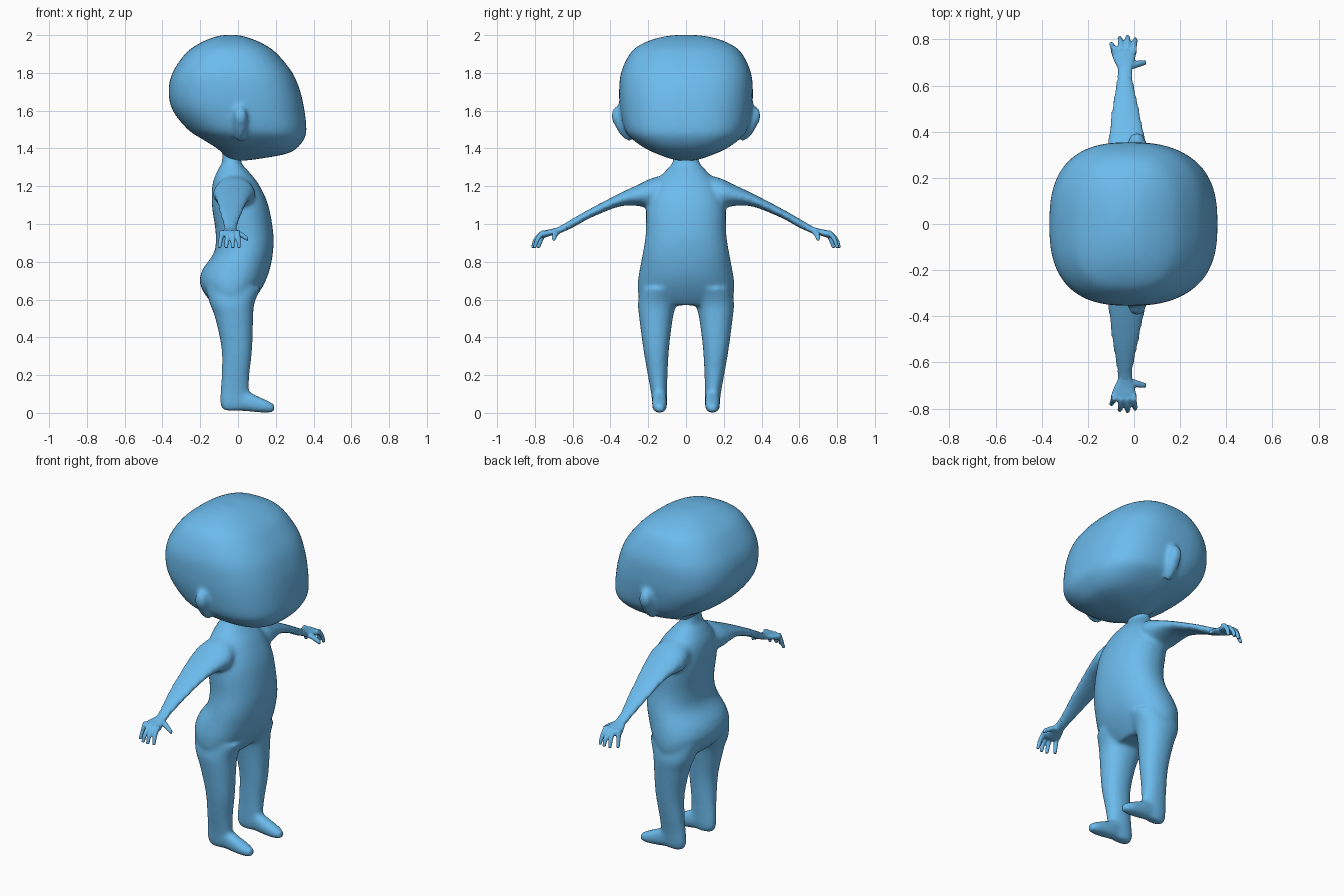
import bpy, bmesh
from math import cos, sin, pi, copysign


def spline(rows, steps=5):
    # smooth interpolation of the section table
    out = []
    for i in range(len(rows) - 1):
        p = [rows[max(i - 1, 0)], rows[i], rows[i + 1], rows[min(i + 2, len(rows) - 1)]]
        for k in range(steps):
            t = k / steps
            out.append([0.5 * (2 * b + (c - a) * t + (2 * a - 5 * b + 4 * c - d) * t * t
                               + (3 * b - a - 3 * c + d) * t ** 3) for a, b, c, d in zip(*p)])
    return out + [rows[-1]]


def loft(bm, axis, rows, n=2.0, side=1, segs=40):
    # rows: position on axis, then low/high limits on the two other axes (in x, y, z order)
    rings = []
    for t, u0, u1, v0, v1 in spline(rows):
        ring = []
        for k in range(segs):
            c, s = cos(2 * pi * k / segs), sin(2 * pi * k / segs)
            u = (u0 + u1) / 2 + (u1 - u0) / 2 * copysign(abs(c) ** (2 / n), c)
            v = (v0 + v1) / 2 + (v1 - v0) / 2 * copysign(abs(s) ** (2 / n), s)
            co = [u, v]
            co.insert(axis, t)
            ring.append(bm.verts.new((co[0], co[1] * side, co[2])))
        rings.append(ring)
    faces = [bm.faces.new(rings[0]), bm.faces.new(rings[-1])]
    for a, b in zip(rings, rings[1:]):
        for k in range(segs):
            j = (k + 1) % segs
            faces.append(bm.faces.new((a[k], a[j], b[j], b[k])))
    bmesh.ops.recalc_face_normals(bm, faces=faces)


def finish(bm, name, voxel, smooth, mirror=False):
    # fuse the overlapping lofts into one soft skin
    me = bpy.data.meshes.new(name)
    bm.to_mesh(me)
    bm.free()
    ob = bpy.data.objects.new(name, me)
    bpy.context.collection.objects.link(ob)
    r = ob.modifiers.new("fuse", 'REMESH')
    r.mode, r.voxel_size, r.use_smooth_shade = 'VOXEL', voxel, True
    s = ob.modifiers.new("soften", 'SMOOTH')
    s.factor, s.iterations = 0.5, smooth
    if mirror:
        m = ob.modifiers.new("mirror", 'MIRROR')
        m.use_axis = (False, True, False)
    mat = bpy.data.materials.get("skin_blue") or bpy.data.materials.new("skin_blue")
    mat.diffuse_color = (0.15, 0.5, 0.85, 1)
    me.materials.append(mat)
    return ob


X, Y, Z = 0, 1, 2


def sym(rows):
    return [(t, a, b, -h, h) for t, a, b, h in rows]


# head with ears (face looks along +x)
bm = bmesh.new()
loft(bm, Z, sym([(1.335, -.06, .03, .03), (1.345, -.06, .11, .08), (1.37, -.08, .25, .15),
                 (1.40, -.11, .31, .215), (1.45, -.19, .35, .285), (1.5, -.265, .362, .325),
                 (1.6, -.345, .352, .348), (1.7, -.367, .33, .354), (1.8, -.347, .288, .344),
                 (1.9, -.28, .208, .298), (1.95, -.215, .14, .24), (1.985, -.14, .06, .15),
                 (2.0, -.08, 0, .06)]), n=2.6, segs=64)
for s in (1, -1):
    loft(bm, Y, [(.30, -.03, .05, 1.43, 1.65), (.35, -.025, .05, 1.475, 1.635),
                 (.378, -.018, .045, 1.525, 1.615), (.393, -.005, .03, 1.55, 1.595)], side=s)
finish(bm, "head", .012, 6)

# torso with neck
bm = bmesh.new()
loft(bm, Z, sym([(1.42, -.085, .025, .06), (1.33, -.085, .017, .07), (1.28, -.11, .055, .11),
                 (1.21, -.135, .11, .17), (1.1, -.138, .16, .208), (.95, -.118, .187, .213),
                 (.85, -.127, .185, .228), (.76, -.187, .168, .245), (.69, -.202, .142, .255),
                 (.62, -.17, .1, .25), (.57, -.12, .06, .21)]), n=2.2)
for s in (1, -1):
    # leg
    loft(bm, Z, [(.66, -.17, .12, .03, .24), (.58, -.15, .087, .05, .254), (.5, -.12, .08, .07, .247),
                 (.34, -.087, .075, .09, .226), (.2, -.087, .06, .098, .202),
                 (.12, -.092, .057, .1, .187), (.05, -.095, .05, .102, .178),
                 (.012, -.075, .03, .112, .168)], n=2.2, side=s)
    # foot
    loft(bm, X, [(-.04, .11, .17, .015, .13), (.03, .102, .178, .01, .125), (.09, .1, .18, .004, .095),
                 (.15, .103, .177, 0, .068), (.193, .118, .162, .004, .045)], n=2.3, side=s)
    # arm
    loft(bm, Y, [(.08, -.1, .06, 1.1, 1.268), (.18, -.13, .09, 1.08, 1.243), (.25, -.13, .08, 1.095, 1.21),
                 (.35, -.115, .055, 1.093, 1.163), (.5, -.098, .024, 1.035, 1.085),
                 (.6, -.081, .002, .98, 1.029), (.66, -.07, -.008, .953, .994),
                 (.69, -.07, -.008, .943, .98)], side=s)
finish(bm, "body", .011, 9)

# hands: palm, four curled fingers and a thumb
bm = bmesh.new()
loft(bm, Y, [(.63, -.073, -.006, .967, 1.008), (.67, -.07, -.008, .95, .986), (.71, -.088, .002, .94, .974),
             (.745, -.1, .012, .929, .967), (.768, -.1, .012, .93, .958)], n=2.4, segs=24)
for base, tip, reach in ((-.086, -.098, -.025), (-.056, -.062, 0), (-.028, -.028, .005), (.0, .006, -.005)):
    mid, r = (base + tip) / 2, .012
    loft(bm, Z, [(.965, base - r, base + r, .738, .765), (.945, base - r, base + r, .752 + reach / 2, .787 + reach / 2),
                 (.915, mid - r, mid + r, .78 + reach, .805 + reach),
                 (.873, tip - .009, tip + .009, .797 + reach, .816 + reach)], segs=16)
loft(bm, X, [(-.03, .665, .72, .94, .975), (.0, .672, .708, .937, .967), (.03, .683, .71, .92, .95),
             (.053, .69, .71, .908, .932)], segs=16)
finish(bm, "hands", .005, 3, mirror=True)
